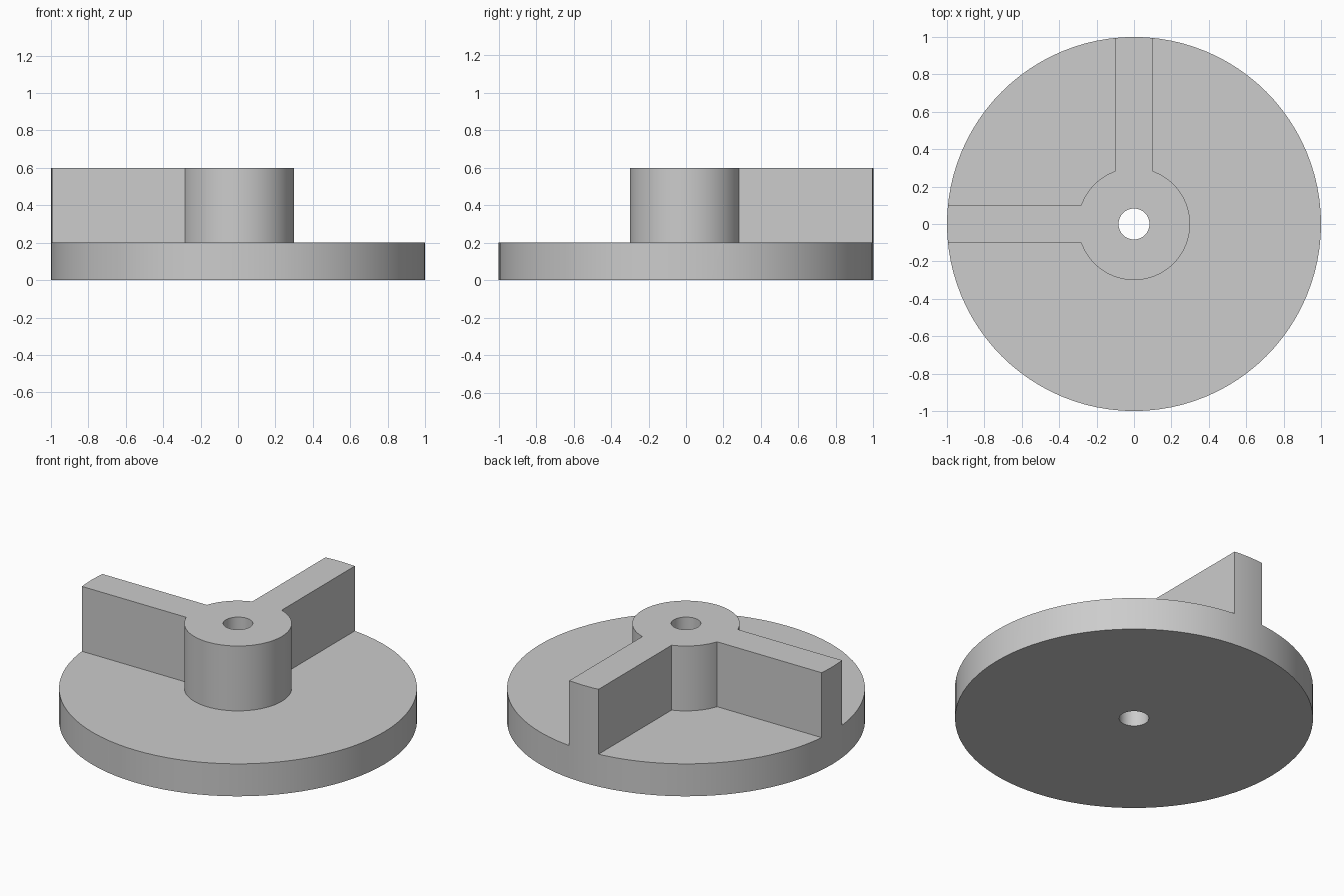
import bpy

default_cube = bpy.data.objects.get("Cube")
if default_cube:
    bpy.data.objects.remove(default_cube, do_unlink=True)

DISC_RADIUS, HUB_RADIUS, BORE_RADIUS = 1.0, 0.3, 0.083
DISC_TOP, HUB_TOP, ARM_WIDTH = 0.2, 0.6, 0.2

grey = bpy.data.materials.new("light_grey")
grey.use_nodes = True
colour = (0.604, 0.604, 0.604, 1)
grey.diffuse_color = colour
grey.node_tree.nodes["Principled BSDF"].inputs["Base Color"].default_value = colour


def cylinder(name, radius, bottom, top, sides):
    bpy.ops.mesh.primitive_cylinder_add(
        vertices=sides, radius=radius, depth=top - bottom,
        location=(0, 0, (bottom + top) / 2))
    obj = bpy.context.object
    obj.name = name
    obj.data.materials.append(grey)
    return obj


def box(name, centre, size):
    bpy.ops.mesh.primitive_cube_add(size=1, location=centre)
    obj = bpy.context.object
    obj.name = name
    obj.scale = size
    bpy.ops.object.transform_apply(location=False, rotation=False, scale=True)
    obj.data.materials.append(grey)
    return obj


def subtract(target, cutter):
    """Cut one solid out of another and discard the cutter."""
    cutter.hide_render = True
    bpy.context.view_layer.objects.active = target
    mod = target.modifiers.new("cut", "BOOLEAN")
    mod.operation = "DIFFERENCE"
    mod.solver = "EXACT"
    mod.object = cutter
    bpy.ops.object.modifier_apply(modifier=mod.name)
    bpy.data.objects.remove(cutter, do_unlink=True)


# Full-height blank: its rim also gives the arms their curved ends
base = cylinder("disc_with_hub_and_arms", DISC_RADIUS, 0, HUB_TOP, 96)

# Material to clear above the disc, leaving the hub and two arms standing
clearance = cylinder("clearance_cutter", 1.3, DISC_TOP, 0.9, 32)
subtract(clearance, cylinder("hub_keep", HUB_RADIUS, 0, 1.1, 64))
subtract(clearance, box("right_arm_keep", (-0.8, 0, 0.5), (1.6, ARM_WIDTH, 1.2)))
subtract(clearance, box("back_arm_keep", (0, 0.8, 0.5), (ARM_WIDTH, 1.6, 1.2)))
subtract(base, clearance)

# Bore through the centre
subtract(base, cylinder("bore_cutter", BORE_RADIUS, -0.2, 1.0, 48))

# Smooth round walls with crisp edges
bpy.ops.object.select_all(action="DESELECT")
base.select_set(True)
bpy.context.view_layer.objects.active = base
bpy.ops.object.shade_smooth_by_angle(angle=0.5)
